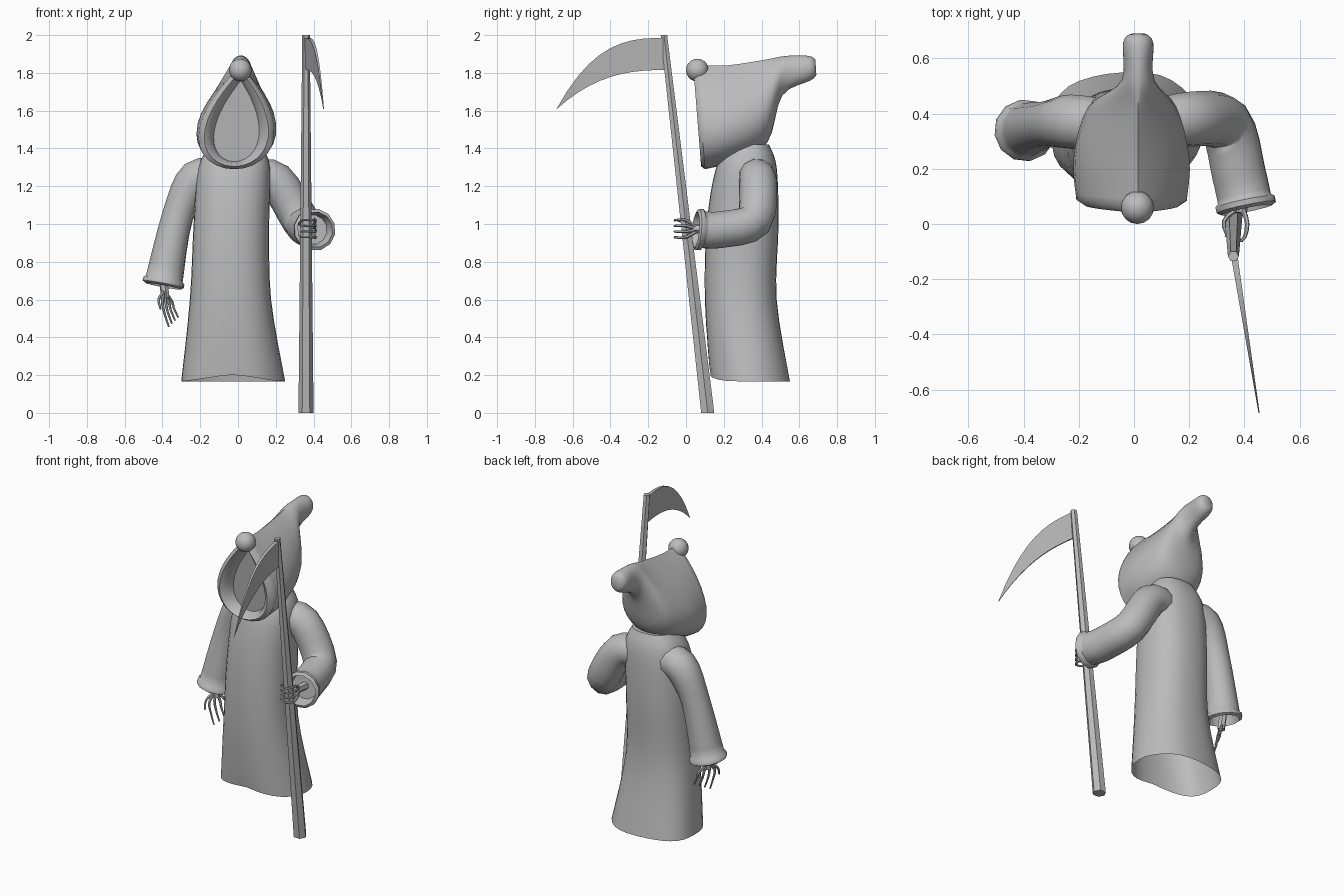
import bpy, bmesh
from math import sin, cos, pi, radians, copysign
from mathutils import Vector

default_cube = bpy.data.objects.get("Cube")
if default_cube:
    bpy.data.objects.remove(default_cube, do_unlink=True)

grey = bpy.data.materials.new("plain_grey")
grey.use_nodes = True
colour = (0.5, 0.5, 0.5, 1)
grey.diffuse_color = colour
grey.node_tree.nodes["Principled BSDF"].inputs["Base Color"].default_value = colour


def finish(name, bm, angle=50):
    """Turn a bmesh into a named, shaded object."""
    bmesh.ops.recalc_face_normals(bm, faces=bm.faces)
    mesh = bpy.data.meshes.new(name)
    bm.to_mesh(mesh)
    bm.free()
    mesh.materials.append(grey)
    obj = bpy.data.objects.new(name, mesh)
    bpy.context.collection.objects.link(obj)
    bpy.ops.object.select_all(action="DESELECT")
    obj.select_set(True)
    bpy.context.view_layer.objects.active = obj
    bpy.ops.object.shade_smooth_by_angle(angle=radians(angle))


def loft(bm, rings, start=True, end=True):
    """Bridge rings of points with quads, closing the ends on request."""
    rows = [[bm.verts.new(point) for point in ring] for ring in rings]
    for lower, upper in zip(rows, rows[1:]):
        for i in range(len(lower)):
            bm.faces.new((lower[i - 1], lower[i], upper[i], upper[i - 1]))
    if start:
        bm.faces.new(rows[0])
    if end:
        bm.faces.new(rows[-1])


def spline(keys, steps=4):
    """Pass a smooth curve through key tuples of any length."""
    result = []
    last = len(keys) - 1
    for i in range(last):
        around = [keys[min(max(i + k, 0), last)] for k in (-1, 0, 1, 2)]
        for step in range(steps):
            t = step / steps
            result.append(tuple(
                b + t * ((c - a) + t * ((2 * a - 5 * b + 4 * c - d) + t * (3 * (b - c) + d - a))) / 2
                for a, b, c, d in zip(*around)))
    return result + [keys[-1]]


def angles(sides):
    return [2 * pi * k / sides for k in range(sides)]


def tube_rings(path, sides):
    """Circles square to a path of (x, y, z, radius)."""
    points = [Vector(p[:3]) for p in path]
    last = len(points) - 1
    side = None
    rings = []
    for i, point in enumerate(points):
        along = (points[min(i + 1, last)] - points[max(i - 1, 0)]).normalized()
        if side is None:
            side = along.orthogonal()
        side = (side - along * side.dot(along)).normalized()
        up = along.cross(side)
        rings.append([point + path[i][3] * (side * cos(a) + up * sin(a)) for a in angles(sides)])
    return rings


# Robe: rounded cross-sections with soft folds, open at the hem
def robe_ring(z, x, half_width, y, half_depth):
    ring = []
    for a in angles(32):
        c, s = cos(a), sin(a)
        fold = 1 + max(0, 0.6 - z) * cos(5 * a) / 25
        lift = 0.035 * max(0, -s) * (1 - abs(c)) if z < 0.2 else 0
        ring.append((x + half_width * fold * copysign(abs(c) ** 0.85, c),
                     y + half_depth * fold * copysign(abs(s) ** 0.85, s), z + lift))
    return ring


robe_keys = [(0.167, -0.03, 0.275, 0.34, 0.21), (0.6, -0.04, 0.215, 0.29, 0.19),
             (1, -0.035, 0.2, 0.3, 0.19), (1.3, -0.02, 0.19, 0.32, 0.16),
             (1.42, -0.01, 0.13, 0.34, 0.1)]
bm = bmesh.new()
loft(bm, [robe_ring(*key) for key in spline(robe_keys)], start=False)
finish("robe", bm)


# Hood: leaning sections that shift from a teardrop to a round tail
def hood_ring(low_y, low_z, top_y, top_z, half_width, taper):
    taper = min(max(taper, 0), 1)
    ring = []
    for a in angles(32):
        h = (1 + cos(a)) / 2
        narrowing = abs(sin(a / 2)) ** taper / (1 - 0.23 * taper)
        centre = 0.015 - 0.035 * taper * (1 - h)
        ring.append((centre + half_width * sin(a) * narrowing,
                     low_y + (top_y - low_y) * h, low_z + (top_z - low_z) * h))
    return ring


hood_keys = [(0.1, 1.29, 0.06, 1.84, 0.2, 1), (0.25, 1.33, 0.22, 1.84, 0.21, 1),
             (0.43, 1.43, 0.42, 1.87, 0.16, 0.9), (0.51, 1.68, 0.53, 1.89, 0.06, 0),
             (0.66, 1.76, 0.65, 1.89, 0.055, 0), (0.69, 1.79, 0.685, 1.87, 0.03, 0)]
low_y, low_z, top_y, top_z, width, taper = hood_keys[0]
# The face opening steps inward from a thick rim to a flat recessed face
rim = [hood_ring(low_y + depth, low_z + inset / 2, top_y + depth, top_z - inset, width - inset, taper)
       for inset, depth in ((0.08, 0.05), (0.06, 0), (0.03, -0.02))]
bm = bmesh.new()
loft(bm, rim + [hood_ring(*key) for key in spline(hood_keys)])
finish("hood", bm)

# Rounded knob on the brow of the hood
bm = bmesh.new()
bmesh.ops.create_uvsphere(bm, u_segments=16, v_segments=10, radius=0.06)
bmesh.ops.translate(bm, verts=bm.verts, vec=(0.012, 0.06, 1.815))
finish("hood_knob", bm)


# Sleeves: bent tubes ending in a rolled, hollow cuff
def sleeve(name, keys):
    rings = tube_rings(spline(keys), 12)
    end = Vector(keys[-1][:3])
    along = (end - Vector(keys[-2][:3])).normalized()
    cuff = rings[-1]
    for scale, offset in ((1.12, 0.01), (1.12, 0.03), (0.95, 0.04), (0.8, -0.03)):
        rings.append([end + (point - end) * scale + along * offset for point in cuff])
    bm = bmesh.new()
    loft(bm, rings)
    finish(name, bm)


sleeve("left_sleeve", [(0.06, 0.36, 1.25, 0.09), (0.2, 0.38, 1.23, 0.1), (0.33, 0.36, 1.02, 0.1),
                       (0.38, 0.18, 0.97, 0.1), (0.4, 0.09, 0.97, 0.1)])
sleeve("right_sleeve", [(-0.08, 0.36, 1.25, 0.09), (-0.22, 0.37, 1.24, 0.1),
                        (-0.32, 0.36, 1.04, 0.084), (-0.39, 0.34, 0.71, 0.1)])


# Bony hands: thin tubes that taper to the tip
def bone(bm, points, radius=0.01, shrink=0.6):
    path = spline(points, 3)
    tapered = [(*p, radius * (1 - shrink * i / len(path))) for i, p in enumerate(path)]
    loft(bm, tube_rings(tapered, 6))


bm = bmesh.new()
bone(bm, [(0.395, 0.15, 0.97), (0.385, 0.04, 0.975)], 0.025, 0)
for finger in range(4):
    z = 0.93 + finger * 0.03
    bone(bm, [(0.388, 0.07, 0.97), (0.41, 0, z), (0.39, -0.06, z), (0.33, -0.04, z)])
bone(bm, [(0.38, 0.06, 0.98), (0.325, 0.01, 1), (0.34, -0.05, 1.02)])
finish("left_hand", bm)

bm = bmesh.new()
bone(bm, [(-0.4, 0.335, 0.74), (-0.385, 0.33, 0.61)], 0.023, 0)
for finger in range(4):
    spread = finger / 60
    y = 0.28 + finger * 0.03
    bone(bm, [(-0.39, 0.33, 0.645), (spread - 0.4, y, 0.59),
              (spread - 0.39, y, 0.53 + spread / 2), (spread - 0.366, y, 0.455 + spread)])
bone(bm, [(-0.395, 0.31, 0.64), (-0.42, 0.275, 0.6), (-0.41, 0.25, 0.55)])
finish("right_hand", bm)

# Scythe pole: six-sided, leaning forward and narrowing upward
bm = bmesh.new()
loft(bm, [[(0.36 + r * cos(a), y + r * sin(a), z) for a in angles(6)]
          for y, z, r in ((0.115, 0, 0.04), (-0.117, 2, 0.02))])
finish("scythe_pole", bm, 20)

# Scythe blade: thick spine and thin edge curving down to one point
rings = []
blade_steps = 10
for step in range(blade_steps + 1):
    t = step / blade_steps
    x = 0.363 + 0.09 * t
    y = -0.115 - 0.57 * t
    spine = 1.985 - 0.375 * t ** 2.8
    edge = 1.815 - 0.207 * t ** 2.5
    thick = 0.012 - 0.01 * t
    rings.append([(x - thick, y, spine), (x + thick, y, spine),
                  (x + thick / 3, y, edge), (x - thick / 3, y, edge)])
bm = bmesh.new()
loft(bm, rings)
finish("scythe_blade", bm, 30)
